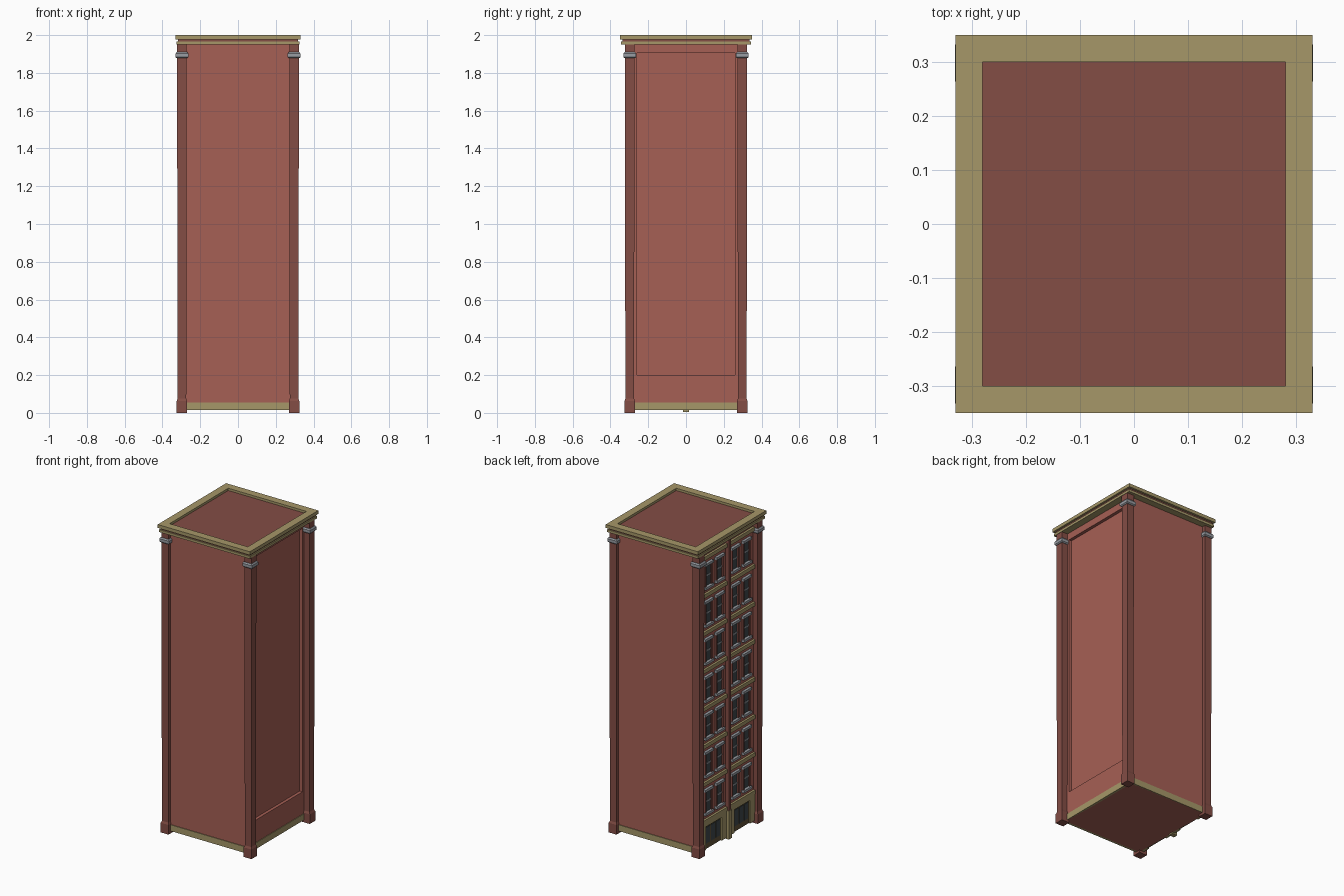
import bpy, bmesh

if "Cube" in bpy.data.objects:
    bpy.data.objects.remove(bpy.data.objects["Cube"])


def material(name, rgb):
    m = bpy.data.materials.new(name)
    m.diffuse_color = (*rgb, 1)
    m.use_nodes = True
    m.node_tree.nodes["Principled BSDF"].inputs["Base Color"].default_value = m.diffuse_color
    return m


BRICK = material("brick", (0.38, 0.115, 0.09))
DARK = material("dark_brick", (0.23, 0.075, 0.06))
TAN = material("tan_stone", (0.38, 0.31, 0.14))
GREY = material("grey_stone", (0.32, 0.34, 0.37))
GLASS = material("glass", (0.05, 0.065, 0.07))
WOOD = material("brown_wood", (0.12, 0.085, 0.04))


def finish(bm, name, mat):
    bmesh.ops.recalc_face_normals(bm, faces=bm.faces)
    me = bpy.data.meshes.new(name)
    bm.to_mesh(me)
    bm.free()
    me.materials.append(mat)
    ob = bpy.data.objects.new(name, me)
    bpy.context.collection.objects.link(ob)
    return ob


def add_box(bm, x, y, z):
    """Add a box spanning the (min, max) pairs and return its vertices."""
    vs = bmesh.ops.create_cube(bm, size=1)["verts"]
    for v in vs:
        v.co = [(a + b) / 2 + c * (b - a) for c, (a, b) in zip(v.co, (x, y, z))]
    return vs


def boxes(name, mat, spans):
    bm = bmesh.new()
    for s in spans:
        add_box(bm, *s)
    return finish(bm, name, mat)


def square_stack(name, mat, cx, cy, profile):
    """Loft square rings (half_width, z) into a pier."""
    bm = bmesh.new()
    rings = [[bm.verts.new((cx + sx * h, cy + sy * h, z))
              for sx, sy in ((-1, -1), (1, -1), (1, 1), (-1, 1))] for h, z in profile]
    for a, b in zip(rings, rings[1:]):
        for i in range(4):
            j = (i + 1) % 4
            bm.faces.new((a[i], a[j], b[j], b[i]))
    bm.faces.new(rings[0])
    bm.faces.new(rings[-1])
    return finish(bm, name, mat)


# Main block with a sunken panel on the right wall
bm = bmesh.new()
add_box(bm, (-0.28, 0.28), (-0.30, 0.30), (0.015, 1.955))
side = max(bm.faces, key=lambda f: f.calc_center_median().x)
bmesh.ops.inset_region(bm, faces=[side], thickness=0.05)
for v in side.verts:
    v.co.y = 0.26 if v.co.y > 0 else -0.26
    v.co.z = 1.905 if v.co.z > 1 else 0.20
panel = bmesh.ops.extrude_discrete_faces(bm, faces=[side])["faces"][0]
bmesh.ops.translate(bm, verts=panel.verts, vec=(-0.02, 0, 0))
finish(bm, "main_block", BRICK)

# Tan plinth on the three plain sides
boxes("plinth", TAN, [
    ((-0.28, 0.284), (-0.304, -0.29), (0.015, 0.055)),
    ((-0.28, 0.284), (0.29, 0.304), (0.015, 0.055)),
    ((0.27, 0.284), (-0.29, 0.29), (0.015, 0.055))])

# Corner piers with bases and grey capitals
for sx in (-1, 1):
    for sy in (-1, 1):
        cx, cy = sx * 0.297, sy * 0.298
        square_stack("corner_pier", DARK, cx, cy,
                     [(0.028, 0), (0.028, 0.062), (0.023, 0.075), (0.0255, 1.96)])
        square_stack("pier_capital", GREY, cx, cy,
                     [(0.028, 1.878), (0.034, 1.884), (0.034, 1.902), (0.028, 1.91)])


# Cornice: rings around the roof
def ring(name, mat, ox, oy, w, z):
    ix, iy = ox - w, oy - w
    boxes(name, mat, [((-ox, ox), (-oy, -iy), z), ((-ox, ox), (iy, oy), z),
                      ((-ox, -ix), (-iy, iy), z), ((ix, ox), (-iy, iy), z)])


ring("cornice_lower", TAN, 0.325, 0.343, 0.055, (1.95, 1.966))
ring("cornice_neck", DARK, 0.318, 0.336, 0.05, (1.966, 1.978))
ring("cornice_top", TAN, 0.33, 0.35, 0.05, (1.978, 2.0))
boxes("roof", DARK, [((-0.285, 0.285), (-0.305, 0.305), (1.955, 1.985))])


# Street facade on the left side (-x), built in bays around a central pilaster
def out(a, b):
    return (-b, -a)


def both(y0, y1):
    return ((y0, y1), (-y1, -y0))


FLOOR0, STEP, FLOORS = 0.20, 0.2435, 7
WINDOWS = (0.08, 0.195)
wall, courses, frames, glass, bars, trim = [], [], [], [], [], []
for y in both(0.0, 0.28):
    wall.append((out(0.275, 0.290), y, (0.015, 1.955)))
for k in range(FLOORS + 1):
    z = FLOOR0 + k * STEP
    for y in both(0.012, 0.275):
        courses.append((out(0.285, 0.304), y, (z - 0.012, z + 0.012)))
for k in range(FLOORS):
    z0 = FLOOR0 + k * STEP + 0.055
    z1 = z0 + 0.135
    for c in WINDOWS:
        for y in both(c - 0.027, c + 0.027):
            glass.append((out(0.285, 0.292), y, (z0, z1)))
            bars.append((out(0.285, 0.295), y, ((z0 + z1) / 2 - 0.004, (z0 + z1) / 2 + 0.004)))
        for a, b in ((c - 0.036, c - 0.027), (c + 0.027, c + 0.036)):
            for y in both(a, b):
                frames.append((out(0.285, 0.301), y, (z0, z1)))
        for y in both(c - 0.042, c + 0.042):
            trim.append((out(0.285, 0.310), y, (z0 - 0.016, z0)))
            trim.append((out(0.285, 0.307), y, (z1, z1 + 0.016)))
boxes("facade_wall", BRICK, wall)
boxes("floor_bands", TAN, courses)
boxes("window_jambs", DARK, frames)
boxes("window_glass", GLASS, glass)
boxes("window_bars", GREY, bars)
boxes("window_sills_and_lintels", GREY, trim)

# Ground floor shopfronts
surround, doors, panes = [], [], []
for a, b in ((0.012, 0.065), (0.225, 0.275)):
    for y in both(a, b):
        surround.append((out(0.285, 0.302), y, (0.015, 0.19)))
for y in both(0.065, 0.225):
    surround.append((out(0.285, 0.302), y, (0.165, 0.19)))
    doors.append((out(0.285, 0.293), y, (0.015, 0.165)))
for a, b in ((0.075, 0.115), (0.125, 0.165), (0.175, 0.215)):
    for y in both(a, b):
        panes.append((out(0.285, 0.295), y, (0.05, 0.155)))
boxes("shopfront_surround", TAN, surround)
boxes("shopfront_doors", WOOD, doors)
boxes("shopfront_panes", GLASS, panes)

# Central pilaster
boxes("central_pilaster", DARK, [(out(0.28, 0.315), (-0.012, 0.012), (0.19, 1.955))])
boxes("pilaster_base", TAN, [(out(0.28, 0.318), (-0.015, 0.015), (0.006, 0.19))])
